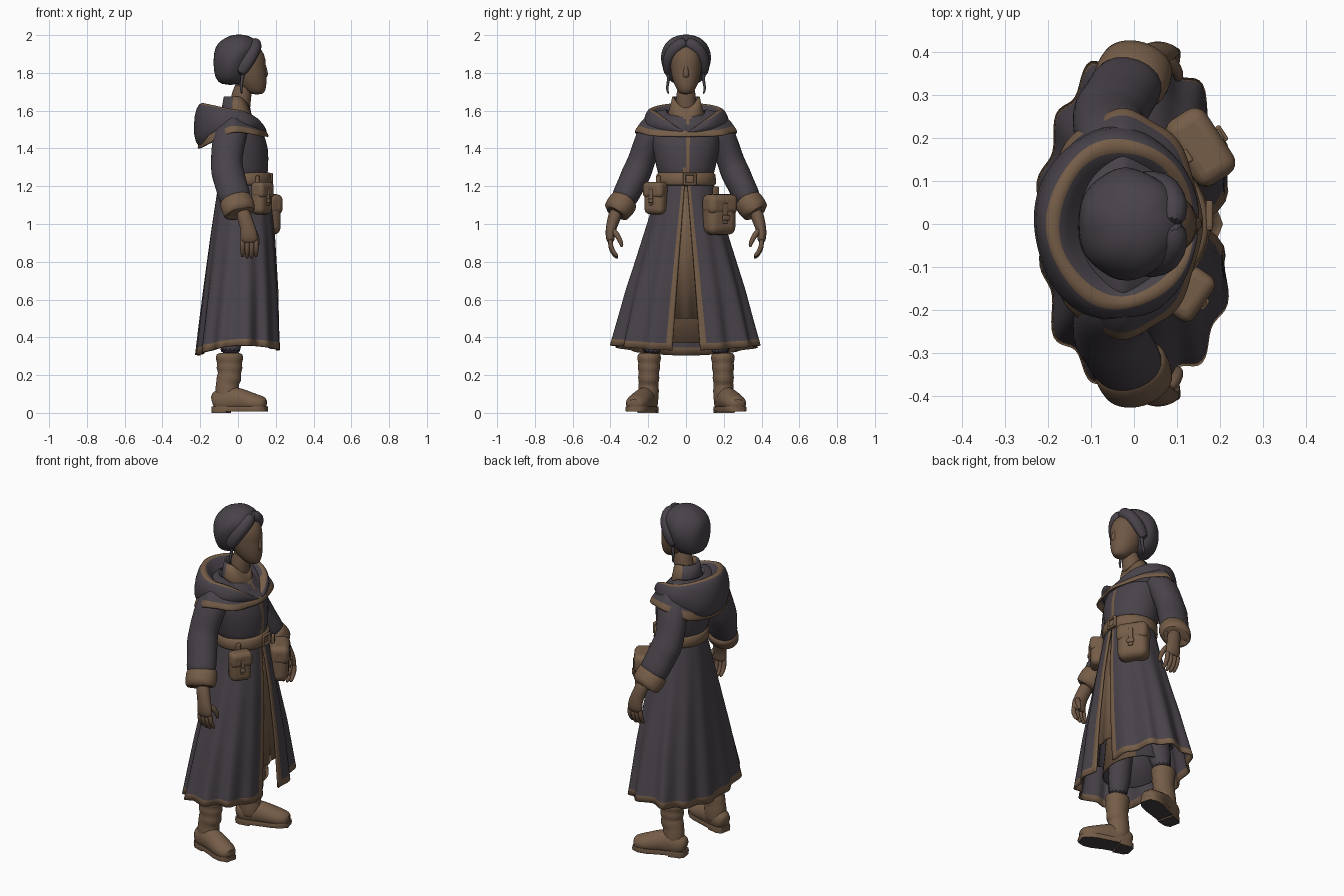
import bpy, bmesh, math
from mathutils import Vector, Matrix

if "Cube" in bpy.data.objects:
    bpy.data.objects.remove(bpy.data.objects["Cube"])


def material(name, rgb):
    m = bpy.data.materials.new(name)
    m.use_nodes = True
    m.diffuse_color = (*rgb, 1)
    bsdf = m.node_tree.nodes["Principled BSDF"]
    bsdf.inputs["Base Color"].default_value = (*rgb, 1)
    bsdf.inputs["Roughness"].default_value = 0.8
    return m


DARK = material("charcoal cloth", (0.066, 0.056, 0.068))
BROWN = material("brown leather", (0.18, 0.11, 0.065))
SKIN = material("brown skin", (0.16, 0.097, 0.06))
SOLE = material("dark sole", (0.06, 0.048, 0.05))


def finish(name, bm, mats, subsurf=0, solid=0, bevel=0):
    me = bpy.data.meshes.new(name)
    bm.to_mesh(me)
    bm.free()
    for m in mats:
        me.materials.append(m)
    ob = bpy.data.objects.new(name, me)
    bpy.context.collection.objects.link(ob)
    bpy.ops.object.select_all(action='DESELECT')
    ob.select_set(True)
    bpy.context.view_layer.objects.active = ob
    bpy.ops.object.shade_smooth_by_angle(angle=math.radians(65))
    if bevel:
        b = ob.modifiers.new("bevel", 'BEVEL')
        b.width, b.segments = bevel, 4
    if solid:
        s = ob.modifiers.new("thickness", 'SOLIDIFY')
        s.thickness, s.offset = solid, -1
    if subsurf:
        s = ob.modifiers.new("smooth", 'SUBSURF')
        s.levels = s.render_levels = subsurf
    return ob


def loft(name, rings, mats, rule=None, closed=True, cap=True, **kw):
    """Skin a list of point rings; rule(row, centre) picks the material."""
    bm = bmesh.new()
    rows = [[bm.verts.new(p) for p in r] for r in rings]
    n = len(rows[0])
    for i in range(len(rows) - 1):
        for j in range(n if closed else n - 1):
            k = (j + 1) % n
            f = bm.faces.new((rows[i][j], rows[i + 1][j], rows[i + 1][k], rows[i][k]))
            if rule:
                f.material_index = rule(i, f.calc_center_median())
    if cap:
        bm.faces.new(rows[0])
        bm.faces.new(rows[-1][::-1])
        bmesh.ops.recalc_face_normals(bm, faces=bm.faces)
    return finish(name, bm, mats, **kw)


def body(name, rings, mats, n=40, warp=None, **kw):
    """Stack of level ellipses (z, centre x, radius x, radius y), top first."""
    out = []
    for i, (z, cx, rx, ry) in enumerate(rings):
        ring = []
        for j in range(n):
            a = math.tau * j / n
            k, dz = warp(i, a) if warp else (1, 0)
            ring.append(Vector((cx + rx * k * math.cos(a), ry * k * math.sin(a), z + dz)))
        out.append(ring)
    return loft(name, out, mats, **kw)


def limb(name, pts, mats, side=1, ref=(1, 0, 0), n=14, clamp=None, subsurf=1, rule=None):
    """Tube through points (x, y, z, width, depth), mirrored in y by side."""
    c = [Vector((p[0], p[1] * side, p[2])) for p in pts]
    rings = []
    for i, p in enumerate(pts):
        t = (c[min(i + 1, len(c) - 1)] - c[max(i - 1, 0)]).normalized()
        u = Vector(ref).cross(t).normalized()
        v = t.cross(u)
        ring = [c[i] + u * p[3] * math.cos(math.tau * j / n) + v * p[4] * math.sin(math.tau * j / n)
                for j in range(n)]
        if clamp:
            for q in ring:
                q.z = min(max(q.z, clamp[0]), clamp[1])
        rings.append(ring)
    return loft(name, rings, mats, rule, subsurf=subsurf)


def box(name, loc, size, yaw, mat, bevel):
    bm = bmesh.new()
    bmesh.ops.create_cube(bm, size=1, matrix=Matrix.Translation(loc)
                          @ Matrix.Rotation(math.radians(yaw), 4, 'Z')
                          @ Matrix.Diagonal((*size, 1)))
    return finish(name, bm, [mat], bevel=bevel)


def lerp_table(table, z):
    for a, b in zip(table, table[1:]):
        if a[0] >= z >= b[0]:
            t = (a[0] - z) / (a[0] - b[0])
            return [p + (q - p) * t for p, q in zip(a, b)]
    return table[-1]


# Long coat skirt: pleated, squarer towards the hem, open at the front, brown hem and edges
SKIRT = [(1.24, .03, .13, .14), (1.1, .028, .15, .175), (.95, .026, .17, .22),
         (.65, .018, .2, .31), (.35, .005, .224, .385)]
ROWS, COLS = 26, 128
rings = []
for i in range(ROWS + 1):
    t = i / ROWS
    z, cx, rx, ry = lerp_table(SKIRT, 1.24 - .89 * t)
    gap = math.asin((.004 + .07 * t) / ry)
    ring = []
    for j in range(COLS + 1):
        a = gap + (math.tau - 2 * gap) * j / COLS
        ca, sa = math.cos(a), math.sin(a)
        fold = 1 + .045 * t * math.cos(13 * a + .5 * math.sin(2 * a)) + .015 * t * math.sin(7 * a)
        hem = t ** 4 * (.028 * sa * sa - .02 - .025 * max(0, -ca))
        square = 1 - .2 * t
        ring.append(Vector((cx + rx * fold * math.copysign(abs(ca) ** square, ca),
                            ry * fold * math.copysign(abs(sa) ** .97, sa), z + hem)))
    rings.append(ring)


def skirt_rule(i, c):
    front = c.x > .05 and abs(c.y) < .02 + .085 * i / ROWS
    return 1 if i >= ROWS - 1 or front else 0


loft("coat_skirt", rings, [DARK, BROWN], skirt_rule, closed=False, cap=False, solid=.01)

# Layered underskirt seen through the opening
body("underskirt", [(1.2, .03, .125, .12), (.95, .025, .155, .18), (.5, .01, .19, .25)],
     [DARK, BROWN], n=72, warp=lambda i, a: (1 + .02 * i * math.cos(18 * a), 0), cap=False, solid=.008,
     rule=lambda i, c: 1 if c.x > .1 else 0)
body("slip", [(.9, .02, .1, .12), (.37, .0, .15, .2)], [DARK, BROWN], cap=False, solid=.008,
     rule=lambda i, c: 1 if c.x > .1 else 0)

# Torso with a trimmed front closure
body("torso", [(1.6, -.01, .06, .07), (1.56, -.01, .09, .14), (1.5, .0, .128, .185),
               (1.4, .015, .15, .178), (1.3, .02, .138, .155), (1.2, .03, .13, .14)],
     [DARK, BROWN], n=56, subsurf=1,
     rule=lambda i, c: 1 if c.x > 0 and abs(c.y - .005) < .014 else 0)


# Shoulder mantle with a brown hem, highest over the arms
def mantle_warp(i, a):
    front, back = max(0, math.cos(a)), max(0, -math.cos(a))
    drape = (.03 * math.sin(a) ** 4 + .005 * front - .06 * back) * i / 4
    return 1 + .006 * i * math.cos(8 * a), drape - .05 * front * (i < 3)


body("mantle", [(1.61, -.02, .08, .1), (1.59, -.025, .12, .165), (1.55, -.028, .15, .222),
                (1.495, -.028, .174, .252), (1.458, -.026, .188, .27)],
     [DARK, BROWN], n=60, warp=mantle_warp, cap=False, solid=.012, subsurf=1,
     rule=lambda i, c: 1 if i == 3 else 0)


# Lowered hood: a draped roll, high behind, its edges meeting in a V at the front
def hood_warp(i, a):
    front, back = max(0, math.cos(a)), max(0, -math.cos(a))
    vee = .165 - .13 * abs(math.sin(a)) if front else .035 * (1 - back)
    dz = -(.3, .75, 1, .95, .6, .25, .1, .1)[i] * vee - .07 * back * (i > 4)
    bulge = .05 * back if i in (4, 5) else 0
    return 1 + .016 * math.cos(5 * a + i) + bulge, dz


body("hood", [(1.54, -.01, .08, .085), (1.585, -.02, .115, .125), (1.645, -.028, .148, .17),
              (1.642, -.03, .174, .2), (1.585, -.034, .188, .224), (1.525, -.038, .19, .228),
              (1.475, -.042, .17, .2), (1.48, -.04, .14, .17)],
     [DARK, BROWN], n=48, warp=hood_warp, cap=False, subsurf=1,
     rule=lambda i, c: 1 if i == 2 or (c.x > .07 and i < 2) else 0)

# Neck and standing collar
limb("neck", [(0, 0, 1.54, .06, .06), (.01, 0, 1.62, .055, .055), (.03, 0, 1.76, .052, .055)], [SKIN])
body("collar", [(1.675, -.005, .07, .072), (1.62, -.005, .08, .085), (1.55, -.005, .09, .11)],
     [DARK, BROWN], warp=lambda i, a: (1, -.06 * max(0, math.cos(a)) ** 2), cap=False, solid=.01,
     rule=lambda i, c: 1 if c.x > -.03 else 0)

# Head and face
body("face", [(1.97, .03, .04, .04), (1.93, .045, .082, .078), (1.87, .052, .098, .086),
              (1.83, .05, .096, .083), (1.79, .058, .094, .079), (1.74, .072, .08, .064),
              (1.705, .09, .056, .045), (1.685, .1, .03, .026)], [SKIN], n=24, subsurf=1)
limb("nose", [(.126, 0, 1.86, .012, .016), (.136, 0, 1.82, .014, .018), (.146, 0, 1.79, .019, .018),
              (.138, 0, 1.772, .016, .012)], [SKIN], n=10)
limb("lips", [(.126, -.026, 1.738, .004, .004), (.143, 0, 1.74, .009, .01),
              (.126, .026, 1.738, .004, .004)], [SKIN], ref=(0, 0, 1), n=8)

# Gathered hair, swept fringe and loose locks
body("hair", [(2.004, .005, .025, .025), (1.987, .005, .075, .08), (1.95, .0, .115, .115),
              (1.91, -.01, .118, .13), (1.87, -.024, .108, .132), (1.82, -.03, .1, .122),
              (1.77, -.035, .085, .1), (1.735, -.04, .05, .06)], [DARK], n=36, subsurf=1,
     warp=lambda i, a: (1 + .02 * math.cos(6 * a + .8 * i), 0))
for s, tag in ((1, "left"), (-1, "right")):
    limb(f"fringe_{tag}", [(.085, -.005, 1.965, .03, .03), (.1, .04, 1.95, .036, .034),
                           (.075, .082, 1.905, .036, .038), (.038, .1, 1.85, .03, .042),
                           (.005, .1, 1.79, .018, .03)], [DARK], s, n=12)
    limb(f"loose_lock_{tag}", [(.03, .1, 1.82, .012, .014), (.02, .088, 1.76, .008, .009),
                               (.015, .105, 1.72, .008, .008), (.02, .09, 1.685, .004, .004)], [DARK], s, n=8)

# Sleeves, cuffs, hands, legs and boots
for s, tag in ((1, "left"), (-1, "right")):
    limb(f"sleeve_{tag}", [(-.02, .13, 1.53, .065, .078), (-.04, .183, 1.48, .078, .09),
                           (-.055, .214, 1.4, .074, .088), (-.062, .24, 1.32, .073, .083),
                           (-.055, .262, 1.27, .08, .09), (-.04, .285, 1.22, .074, .085),
                           (-.02, .32, 1.15, .073, .088), (-.003, .345, 1.1, .064, .08)], [DARK], s, n=18)
    limb(f"cuff_{tag}", [(-.018, .315, 1.138, .068, .08), (-.01, .328, 1.12, .08, .092),
                         (.004, .36, 1.078, .077, .09), (.012, .379, 1.05, .072, .084),
                         (.01, .37, 1.062, .05, .055)], [BROWN], s, n=18)
    limb(f"hand_{tag}", [(.02, .368, 1.08, .04, .044), (.042, .386, 1.01, .033, .038),
                         (.055, .4, .97, .028, .043), (.06, .402, .92, .024, .049),
                         (.06, .397, .9, .017, .043)], [SKIN], s)
    for f in range(4):
        x, drop = .024 + .024 * f, .008 * (f in (1, 2))
        limb(f"finger_{f + 1}_{tag}", [(x, .4, .925, .015, .015), (x, .4, .88 - drop, .014, .014),
                                       (x, .382, .847 - drop, .013, .013),
                                       (x, .36, .825 - drop, .009, .009)], [SKIN], s, n=8)
    limb(f"thumb_{tag}", [(.075, .39, .975, .018, .018), (.1, .36, .935, .016, .016),
                          (.105, .343, .9, .013, .013), (.1, .338, .875, .008, .008)], [SKIN], s, n=8)
    limb(f"leg_{tag}", [(-.01, .1, .85, .08, .085), (-.03, .16, .5, .066, .072),
                        (-.045, .192, .28, .06, .064)], [DARK], s)
    folds = [(.318, .05), (.312, .064), (.285, .07), (.262, .057), (.238, .067), (.212, .053),
             (.186, .064), (.16, .053), (.125, .06), (.07, .058), (.04, .05)]
    limb(f"boot_shaft_{tag}", [(-.045 - .012 * (z < .17), .195 + .02 * (.3 - z), z, r * .95, r * 1.1)
                               for z, r in folds], [BROWN], s, n=18)
    foot = [(-.135, .188, .05, .035, .04), (-.11, .193, .06, .052, .065), (-.05, .208, .07, .056, .075),
            (.01, .228, .068, .058, .066), (.07, .252, .055, .064, .052), (.115, .268, .048, .058, .046),
            (.152, .278, .042, .034, .034)]
    limb(f"boot_foot_{tag}", foot, [BROWN], s, ref=(0, 0, 1), clamp=(.015, 1), n=18)
    for part, pts, low in (("sole", foot, .008), ("heel", foot[:3], 0)):
        limb(f"boot_{part}_{tag}", [(x * .99, y, .02, w * .97, .06) for x, y, z, w, h in pts], [BROWN, SOLE], s,
             ref=(0, 0, 1), clamp=(low, .035), n=18, subsurf=0,
             rule=lambda i, c: 1 if c.z < low + .002 else 0)

# Belt, buckle and hanging pouches
body("belt", [(1.272, .028, .138, .146), (1.262, .028, .146, .156), (1.215, .03, .148, .16),
              (1.205, .03, .14, .152)], [BROWN], n=48)
for z in (1.212, 1.264):
    box("buckle_bar", (.176, .02, z), (.016, .06, .014), 0, BROWN, .005)
for y in (-.008, .048):
    box("buckle_side", (.176, y, 1.238), (.016, .014, .064), 0, BROWN, .005)


def pouch(name, x, y, z, yaw, depth, width, height):
    out = Matrix.Rotation(math.radians(yaw), 3, 'Z') @ Vector((1, 0, 0))
    c = Vector((x, y, z))
    up = Vector((0, 0, height))
    box(name + "_bag", c, (depth, width, height), yaw, BROWN, depth * .38)
    box(name + "_flap", c + out * .006 + up * .25, (depth, width * 1.04, height * .5), yaw, BROWN, depth * .3)
    box(name + "_strap", c + out * depth * .55 + up * .03, (.012, width * .17, height * .5), yaw, BROWN, .005)
    box(name + "_clasp", c + out * depth * .6 - up * .08, (.014, width * .24, height * .13), yaw, BROWN, .006)
    box(name + "_hanger", c - out * depth * .3 + up * .52, (.018, width * .2, height * .34), yaw, BROWN, .006)


pouch("small_pouch", .125, -.16, 1.137, -35, .08, .12, .172)
pouch("large_pouch", .15, .176, 1.05, 33, .108, .172, .215)
